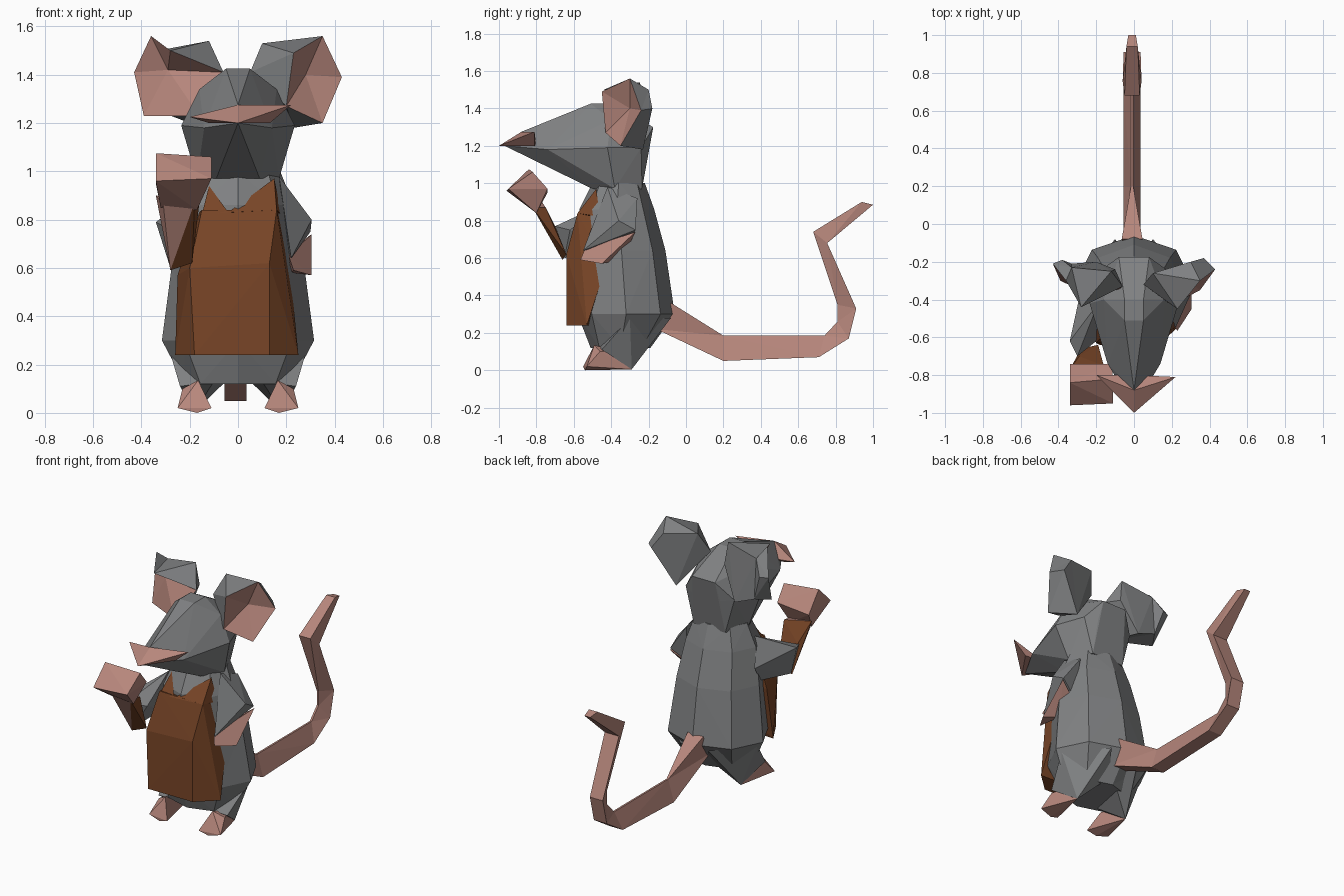
import bpy, bmesh, math


def material(name, rgb):
    m = bpy.data.materials.new(name)
    m.diffuse_color = (*rgb, 1)
    return m


PINK = material("skin_pink", (0.47, 0.24, 0.2))
BROWN = material("cloth_brown", (0.19, 0.06, 0.02))
GREY = material("fur_grey", (0.215, 0.22, 0.225))


def finish(bm, name, *mats):
    bmesh.ops.recalc_face_normals(bm, faces=bm.faces)
    mesh = bpy.data.meshes.new(name)
    bm.to_mesh(mesh)
    bm.free()
    for m in mats:
        mesh.materials.append(m)
    ob = bpy.data.objects.new(name, mesh)
    bpy.context.collection.objects.link(ob)
    return ob


def hull_bm(points):
    bm = bmesh.new()
    for p in points:
        bm.verts.new(p)
    res = bmesh.ops.convex_hull(bm, input=bm.verts)
    junk = [g for g in res["geom_interior"] if isinstance(g, bmesh.types.BMVert)]
    bmesh.ops.delete(bm, geom=junk, context='VERTS')
    return bm


def hull(name, points, mat):
    return finish(hull_bm(points), name, mat)


def both(points):
    return points + [(-x, y, z) for x, y, z in points if x]


def flip(points):
    return [(-x, y, z) for x, y, z in points]


def bridge(bm, a, b):
    for i in range(len(a)):
        j = (i + 1) % len(a)
        bm.faces.new((a[i], a[j], b[j], b[i]))


def loft(name, sections, mat):
    bm = bmesh.new()
    rings = [[bm.verts.new(p) for p in s] for s in sections]
    for a, b in zip(rings, rings[1:]):
        bridge(bm, a, b)
    bm.faces.new(rings[0])
    bm.faces.new(rings[-1])
    bmesh.ops.triangulate(bm, faces=bm.faces)
    return finish(bm, name, mat)


def ear(name, rim, back, dip):
    # Grey shell bridged from rim to back, pink hollow fanned to the dip
    bm = bmesh.new()
    r = [bm.verts.new(p) for p in rim]
    b = [bm.verts.new(p) for p in back]
    bridge(bm, r, b)
    bm.faces.new(b)
    centre = bm.verts.new(dip)
    for i in range(len(r)):
        bm.faces.new((r[i], r[i - 1], centre)).material_index = 1
    bmesh.ops.triangulate(bm, faces=bm.faces)
    return finish(bm, name, GREY, PINK)


# Torso: stacked eight-sided rings (z, centre y, half width, half depth)
rings = []
for z, cy, hx, hy in [(0.12, -0.35, 0.22, 0.16), (0.3, -0.32, 0.315, 0.26),
                      (0.64, -0.345, 0.27, 0.235), (0.86, -0.37, 0.23, 0.2),
                      (1.0, -0.36, 0.175, 0.14)]:
    rings.append([(hx * math.sin(i * math.pi / 4), cy + hy * math.cos(i * math.pi / 4), z)
                  for i in range(8)])
loft("torso", rings, GREY)

# Head with long snout
hull("head", both([(0, -0.97, 1.2), (0, -0.88, 1.275), (0.09, -0.5, 0.97), (0.11, -0.235, 0.97),
                   (0.17, -0.38, 0.97), (0.235, -0.42, 1.19), (0.17, -0.24, 1.19),
                   (0.05, -0.51, 1.425), (0.16, -0.4, 1.34), (0.05, -0.4, 1.425),
                   (0.08, -0.175, 1.3), (0.1, -0.2, 1.18), (0.14, -0.74, 1.18)]), GREY)

# Pink muzzle, two lobes meeting at the tip
for side, wing in (("right", (0.22, -0.81, 1.275)), ("left", (-0.2, -0.8, 1.225))):
    hull("muzzle_" + side, [(0, -1.0, 1.2), (0, -0.88, 1.275), wing,
                            (wing[0] * 0.6, -0.81, 1.2), (0, -0.8, 1.2)], PINK)

# Ears
ear("ear_right",
    [(0.23, -0.45, 1.49), (0.35, -0.3, 1.56), (0.43, -0.24, 1.39), (0.35, -0.35, 1.2),
     (0.2, -0.43, 1.27)],
    [(0.1, -0.26, 1.53), (0.3, -0.2, 1.5), (0.37, -0.18, 1.4), (0.23, -0.23, 1.18),
     (0.05, -0.32, 1.41)],
    (0.28, -0.3, 1.4))
ear("ear_left",
    [(-0.36, -0.3, 1.56), (-0.43, -0.21, 1.41), (-0.39, -0.3, 1.23), (-0.16, -0.41, 1.23),
     (-0.06, -0.33, 1.41), (-0.28, -0.44, 1.5)],
    [(-0.33, -0.23, 1.5), (-0.38, -0.19, 1.41), (-0.33, -0.21, 1.25), (-0.2, -0.2, 1.2),
     (-0.1, -0.24, 1.4), (-0.12, -0.25, 1.54)],
    (-0.29, -0.31, 1.42))

# Legs and feet, mirrored
leg = [(0.24, -0.45, 0.11), (0.1, -0.47, 0.13), (0.29, -0.3, 0.28), (0.1, -0.08, 0.28),
       (0.02, -0.2, 0.16), (0.18, -0.29, 0.005)]
foot = [(0.11, -0.55, 0.02), (0.17, -0.54, 0.0), (0.25, -0.53, 0.02), (0.23, -0.46, 0.1),
        (0.165, -0.49, 0.135), (0.2, -0.37, 0.1), (0.18, -0.29, 0.005)]
for side, f in (("right", list), ("left", flip)):
    hull("leg_" + side, f(leg), GREY)
    hull("foot_" + side, f(foot), PINK)

# Apron panel and its two corner peaks
hull("apron", [(-0.26, -0.5, 0.24), (-0.18, -0.64, 0.24), (0.13, -0.64, 0.24),
               (0.25, -0.53, 0.24), (-0.2, -0.63, 0.6), (0.13, -0.64, 0.62),
               (0.22, -0.43, 0.55), (-0.25, -0.45, 0.57), (-0.15, -0.57, 0.84),
               (0.16, -0.58, 0.84), (0.17, -0.48, 0.82), (-0.17, -0.45, 0.82)], BROWN)
hull("apron_peak_left", [(-0.15, -0.57, 0.82), (-0.04, -0.58, 0.83), (-0.12, -0.49, 0.94),
                         (-0.15, -0.44, 0.82)], BROWN)
hull("apron_peak_right", [(-0.04, -0.58, 0.83), (0.16, -0.58, 0.84), (0.15, -0.48, 0.97),
                          (0.18, -0.46, 0.82)], BROWN)

# Right arm, resting at the side, pink underneath
hull("arm_right", [(0.17, -0.42, 0.98), (0.18, -0.26, 0.92), (0.3, -0.27, 0.75),
                   (0.305, -0.36, 0.8), (0.22, -0.55, 0.64), (0.2, -0.3, 0.68)], GREY)
hull("hand_right", [(0.305, -0.27, 0.74), (0.305, -0.45, 0.57), (0.23, -0.565, 0.59),
                    (0.21, -0.54, 0.65), (0.22, -0.4, 0.58), (0.22, -0.3, 0.68)], PINK)

# Left arm, raised to the front
hull("upper_arm_left", [(-0.19, -0.42, 0.9), (-0.27, -0.3, 0.76), (-0.24, -0.4, 0.64),
                        (-0.34, -0.62, 0.79), (-0.3, -0.7, 0.77), (-0.28, -0.65, 0.6),
                        (-0.2, -0.62, 0.75)], GREY)
bm = hull_bm([(-0.28, -0.66, 0.59), (-0.19, -0.64, 0.62), (-0.29, -0.7, 0.77),
              (-0.34, -0.77, 0.9), (-0.16, -0.75, 0.87), (-0.31, -0.82, 0.87),
              (-0.18, -0.82, 0.87)])
bm.normal_update()
for face in bm.faces:
    face.material_index = int(face.normal.x > 0.3 or face.normal.y > 0.5)
finish(bm, "forearm_left", PINK, BROWN)
hull("hand_left", [(-0.34, -0.96, 0.96), (-0.11, -0.95, 0.97), (-0.34, -0.84, 1.075),
                   (-0.11, -0.82, 1.06), (-0.34, -0.74, 0.95), (-0.12, -0.74, 0.97),
                   (-0.32, -0.8, 0.85), (-0.17, -0.8, 0.84)], PINK)

# Tail: outer (y, z, half width), inner (y, z, half width) along the curl
tail = [(-0.16, 0.22, 0.045, -0.08, 0.36, 0.055), (0.2, 0.05, 0.045, 0.2, 0.185, 0.006),
        (0.71, 0.07, 0.045, 0.74, 0.185, 0.006), (0.87, 0.17, 0.045, 0.81, 0.26, 0.006),
        (0.91, 0.33, 0.045, 0.81, 0.35, 0.006), (0.755, 0.68, 0.05, 0.68, 0.74, 0.04),
        (1.0, 0.885, 0.02, 0.94, 0.9, 0.03)]
loft("tail", [[(-0.01 - wi, iy, iz), (-0.01 + wi, iy, iz),
               (-0.01 + wo, oy, oz), (-0.01 - wo, oy, oz)]
              for oy, oz, wo, iy, iz, wi in tail], PINK)
